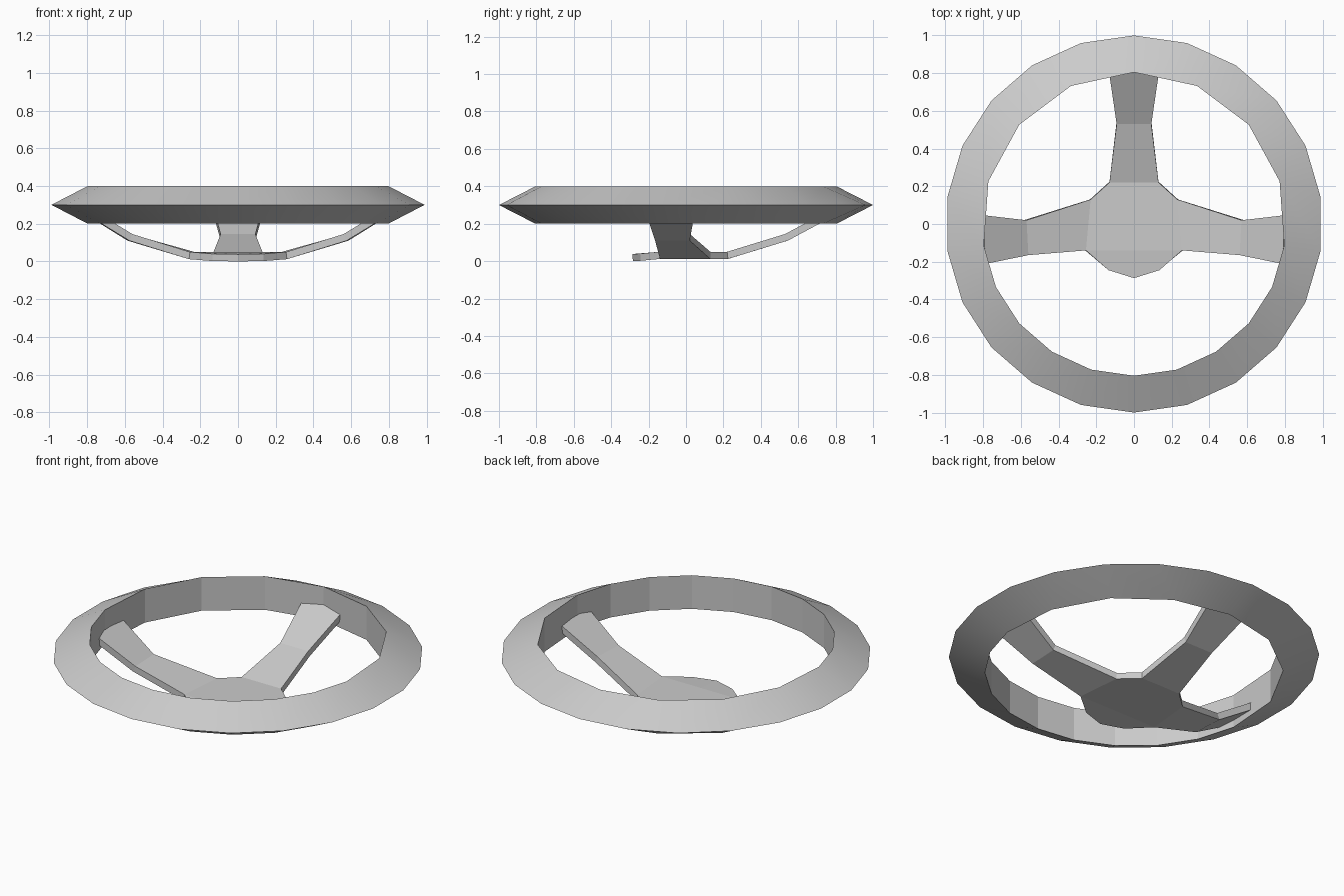
import bpy
import bmesh
import math

cube = bpy.data.objects.get("Cube")
if cube:
    bpy.data.objects.remove(cube, do_unlink=True)

grey = bpy.data.materials.new("plain_grey")
grey.use_nodes = True
colour = (0.6, 0.6, 0.6, 1)
grey.diffuse_color = colour
grey.node_tree.nodes["Principled BSDF"].inputs["Base Color"].default_value = colour


def make_object(name, bm):
    bmesh.ops.recalc_face_normals(bm, faces=bm.faces[:])
    mesh = bpy.data.meshes.new(name)
    bm.to_mesh(mesh)
    bm.free()
    mesh.materials.append(grey)
    obj = bpy.data.objects.new(name, mesh)
    bpy.context.collection.objects.link(obj)
    return obj


# Rim: triangular section, with wider inner facets on the far side
SEGMENTS = 22
outer_steps = list(range(SEGMENTS))
half = [0, 1.5, 3, 4.5, 6, 7, 8, 9, 10, 11]
inner_steps = half + [SEGMENTS - s for s in half[-2:0:-1]]


def ring(bm, steps, radius, z):
    angles = [2 * math.pi * s / SEGMENTS for s in steps]
    return [bm.verts.new((radius * math.sin(a), radius * math.cos(a), z)) for a in angles]


def join_rings(bm, outer, inner):
    """Fill the band between two rings that have different facet counts."""
    o_at, i_at = outer_steps + [SEGMENTS], inner_steps + [SEGMENTS]
    i = j = 0
    while i < len(outer) or j < len(inner):
        a, b = outer[i % len(outer)], inner[j % len(inner)]
        next_o = o_at[i + 1] if i < len(outer) else math.inf
        next_i = i_at[j + 1] if j < len(inner) else math.inf
        corners = [b, a]
        if next_o <= next_i:
            i += 1
            corners.append(outer[i % len(outer)])
        if next_i <= next_o:
            j += 1
            corners.append(inner[j % len(inner)])
        bm.faces.new(corners).smooth = True


bm = bmesh.new()
edge = ring(bm, outer_steps, 1.0, 0.3)
top = ring(bm, inner_steps, 0.805, 0.4)
bottom = ring(bm, inner_steps, 0.805, 0.2)
join_rings(bm, edge, top)
join_rings(bm, edge, bottom)
for k in range(len(top)):
    n = (k + 1) % len(top)
    bm.faces.new((top[k], top[n], bottom[n], bottom[k])).smooth = False
for e in bm.edges:
    if all(v in edge for v in e.verts):
        e.smooth = False
make_object("rim", bm)

# Hub and three bent spokes: half a plate, mirrored and thickened
points = {
    "tip": (0, -0.287, 0.038), "tip_side": (0.135, -0.245, 0.04),
    "mid": (0, -0.14, 0.05), "front": (0.255, -0.14, 0.05),
    "side": (0.23, 0.13, 0.05), "back": (0.13, 0.22, 0.05), "back_mid": (0, 0.22, 0.05),
    "arm_front": (0.56, -0.165, 0.145), "arm_back": (0.57, 0.02, 0.145),
    "end_front": (0.79, -0.212, 0.285), "end_back": (0.795, 0.046, 0.285),
    "far": (0.092, 0.53, 0.145), "far_mid": (0, 0.53, 0.145),
    "far_end": (0.133, 0.81, 0.295), "far_end_mid": (0, 0.81, 0.295),
}
panels = [
    "tip tip_side front mid", "mid front side back back_mid",
    "front arm_front arm_back side", "arm_front end_front end_back arm_back",
    "back_mid back far far_mid", "far_mid far far_end far_end_mid",
]
bm = bmesh.new()
verts = {name: bm.verts.new(co) for name, co in points.items()}
for panel in panels:
    bm.faces.new([verts[name] for name in panel.split()])
bm.normal_update()
spokes = make_object("hub_and_spokes", bm)
# Keep the plate facing up so that it thickens downwards
if spokes.data.polygons[0].normal.z < 0:
    spokes.data.flip_normals()
mirror = spokes.modifiers.new("Mirror", 'MIRROR')
mirror.use_clip = True
plate = spokes.modifiers.new("Thickness", 'SOLIDIFY')
plate.thickness = 0.038
plate.offset = -1
plate.use_even_offset = True
